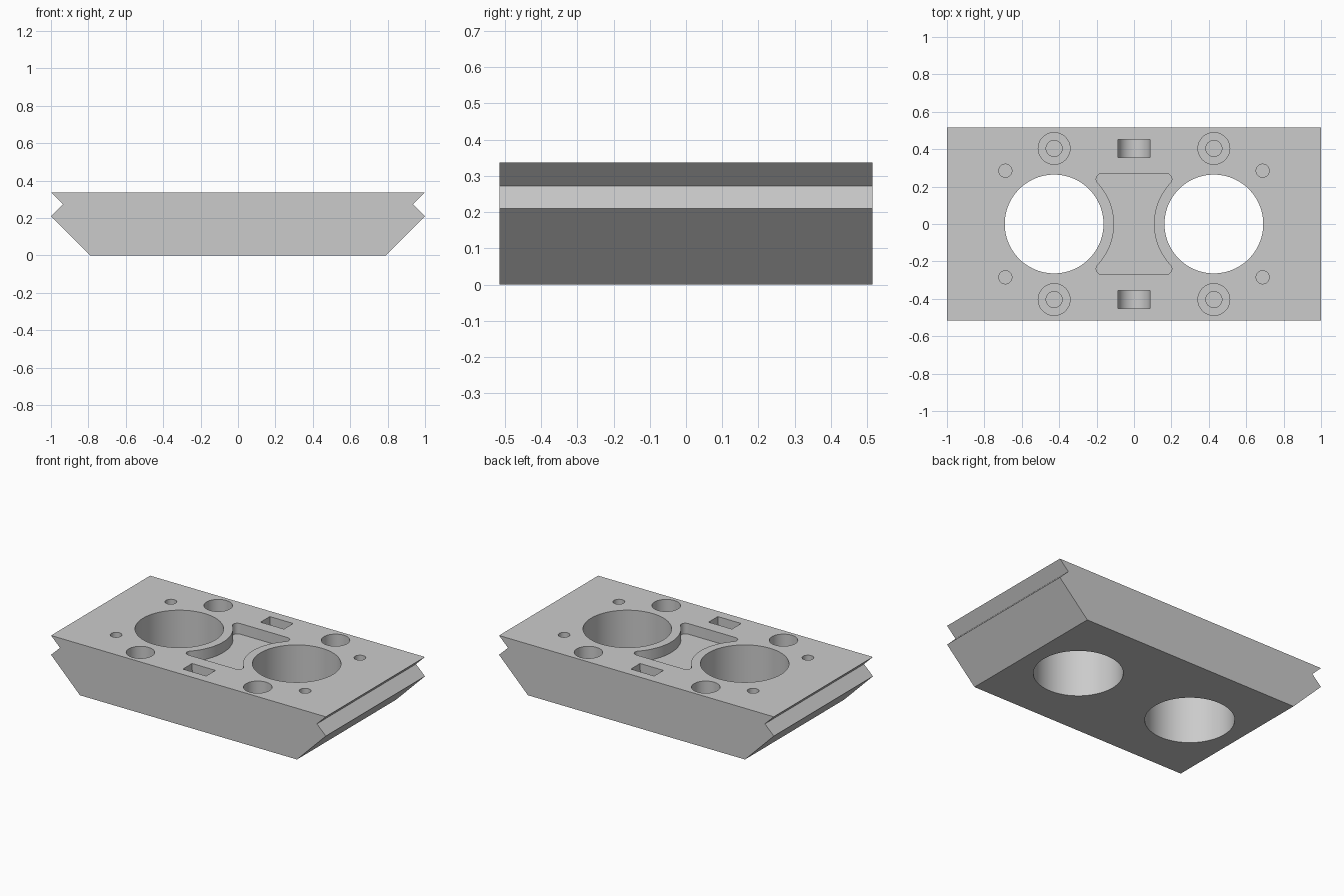
import bpy, bmesh, math
from math import sin, cos, pi
from mathutils import Vector

if "Cube" in bpy.data.objects:
    bpy.data.objects.remove(bpy.data.objects["Cube"], do_unlink=True)

TOP = 0.337
HALF_DEPTH = 0.515
BORE_X, BORE_R = 0.427, 0.264

grey = bpy.data.materials.new("plain grey")
grey.use_nodes = True
grey.diffuse_color = (0.6, 0.6, 0.6, 1)
grey.node_tree.nodes["Principled BSDF"].inputs["Base Color"].default_value = grey.diffuse_color


def prism(name, outline, offset):
    """Extrude a closed outline of 3D points along an offset."""
    bm = bmesh.new()
    face = bm.faces.new([bm.verts.new(p) for p in outline])
    grown = bmesh.ops.extrude_face_region(bm, geom=[face])["geom"]
    bmesh.ops.translate(bm, vec=Vector(offset),
                        verts=[g for g in grown if isinstance(g, bmesh.types.BMVert)])
    bmesh.ops.recalc_face_normals(bm, faces=bm.faces)
    mesh = bpy.data.meshes.new(name)
    bm.to_mesh(mesh)
    bm.free()
    mesh.materials.append(grey)
    obj = bpy.data.objects.new(name, mesh)
    bpy.context.collection.objects.link(obj)
    return obj


def arc(cx, cy, r, start, end, steps):
    return [(cx + r * cos(start + (end - start) * i / steps),
             cy + r * sin(start + (end - start) * i / steps)) for i in range(steps + 1)]


def cut(cutter):
    """Subtract the cutter from the block, then discard it."""
    cutter.hide_render = True
    mod = block.modifiers.new("cut", 'BOOLEAN')
    mod.operation, mod.solver, mod.object = 'DIFFERENCE', 'EXACT', cutter
    bpy.context.view_layer.objects.active = block
    bpy.ops.object.modifier_apply(modifier=mod.name)
    bpy.data.objects.remove(cutter, do_unlink=True)


def drill(x, y, r, floor, steps=48):
    ring = arc(x, y, r, 0, 2 * pi, steps)[:-1]
    cut(prism("drill", [(px, py, floor) for px, py in ring], (0, 0, TOP + 0.1 - floor)))


# Block with chamfered lower sides and V grooves along both ends
side = [(0.79, 0), (1, 0.21), (0.935, 0.273), (1, TOP)]
profile = side + [(-x, z) for x, z in reversed(side)]
block = prism("mounting_block", [(x, -HALF_DEPTH, z) for x, z in profile],
              (0, 2 * HALF_DEPTH, 0))

# Large through bores, counterbored screw holes and pin holes
for sx in (-1, 1):
    drill(sx * BORE_X, 0, BORE_R, -0.1, 96)
    for sy in (-1, 1):
        drill(sx * BORE_X, sy * 0.404, 0.085, TOP - 0.13)
        drill(sx * BORE_X, sy * 0.404, 0.043, TOP - 0.26, 32)
        drill(sx * 0.688, sy * 0.285, 0.035, TOP - 0.13, 32)

# Waisted pocket: concave sides around the bores, rounded corners
fillet, wall_r, pocket_y = 0.03, 0.32, 0.27
corner_y = pocket_y - fillet
reach = math.sqrt((wall_r + fillet) ** 2 - corner_y ** 2)
tilt = math.atan2(corner_y, reach)
corner_x = BORE_X - reach
right = (arc(corner_x, corner_y, fillet, pi / 2, -tilt, 10)
         + arc(BORE_X, 0, wall_r, pi - tilt, pi + tilt, 32)[1:-1]
         + arc(corner_x, -corner_y, fillet, tilt, -pi / 2, 10))
outline = right + [(-x, -y) for x, y in right]
cut(prism("pocket", [(x, y, TOP - 0.07) for x, y in outline], (0, 0, 0.2)))

# Short slots with rounded floors, front and back
slot = arc(0, TOP - 0.03, 0.085, pi, 2 * pi, 24) + [(0.085, TOP + 0.1), (-0.085, TOP + 0.1)]
for sy in (-1, 1):
    cut(prism("slot", [(x, sy * 0.404 - 0.048, z) for x, z in slot], (0, 0.096, 0)))

# Smooth bores, sharp edges
bpy.ops.object.select_all(action='DESELECT')
block.select_set(True)
bpy.context.view_layer.objects.active = block
bpy.ops.object.shade_smooth_by_angle(angle=math.radians(30))
